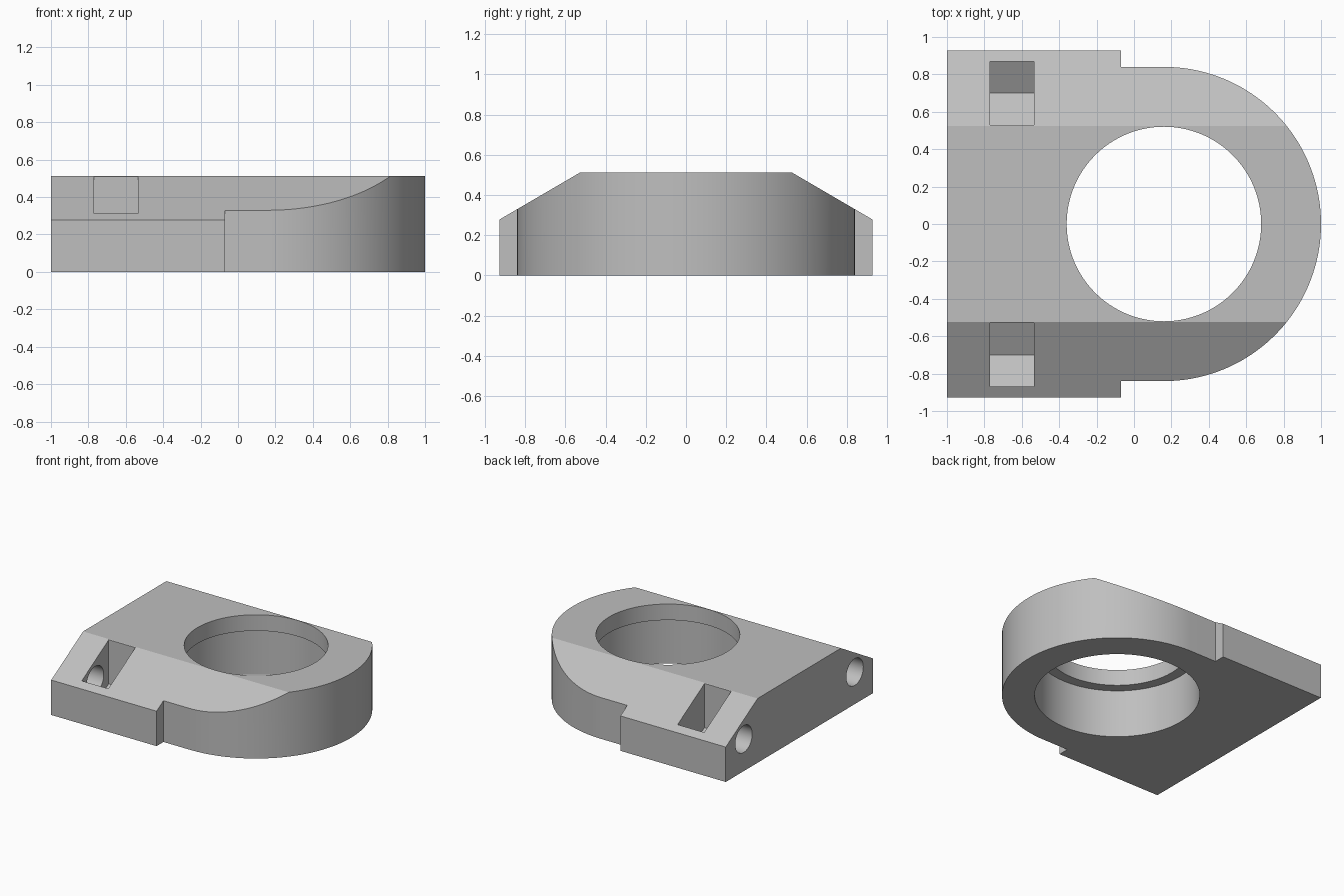
import bpy, bmesh, math
from mathutils import Vector

LENGTH_HALF, HALF_WIDTH, HEIGHT = 1.0, 0.927, 0.513
RING_X, RING_R = 0.16, 0.84
NUT_Y, NUT_Z, NUT_R = 0.70, 0.256, 0.17 / math.cos(math.pi / 6)

if "Cube" in bpy.data.objects:
    bpy.data.objects.remove(bpy.data.objects["Cube"], do_unlink=True)

grey = bpy.data.materials.new("plain_grey")
grey.use_nodes = True
colour = (0.52, 0.52, 0.52, 1)
grey.diffuse_color = colour
grey.node_tree.nodes["Principled BSDF"].inputs["Base Color"].default_value = colour


def prism(name, points, axis, start, end):
    """Extrude a closed outline along x (points are y, z) or z (points are x, y)."""
    bm = bmesh.new()
    if axis == "x":
        verts = [bm.verts.new((start, a, b)) for a, b in points]
        offset = Vector((end - start, 0, 0))
    else:
        verts = [bm.verts.new((a, b, start)) for a, b in points]
        offset = Vector((0, 0, end - start))
    face = bm.faces.new(verts)
    top = bmesh.ops.extrude_face_region(bm, geom=[face])["geom"]
    moved = [v for v in top if isinstance(v, bmesh.types.BMVert)]
    bmesh.ops.translate(bm, verts=moved, vec=offset)
    bmesh.ops.recalc_face_normals(bm, faces=bm.faces)
    mesh = bpy.data.meshes.new(name)
    bm.to_mesh(mesh)
    bm.free()
    mesh.materials.append(grey)
    obj = bpy.data.objects.new(name, mesh)
    bpy.context.collection.objects.link(obj)
    return obj


def arc(cx, cy, radius, start, end, steps):
    angles = [math.radians(start + (end - start) * i / steps) for i in range(steps + 1)]
    return [(cx + radius * math.cos(a), cy + radius * math.sin(a)) for a in angles]


def circle(cx, cy, radius, steps):
    return arc(cx, cy, radius, 0, 360, steps)[:-1]


def combine(target, cutter, operation):
    """Apply a boolean and discard the helper."""
    cutter.hide_render = True
    mod = target.modifiers.new("cut", "BOOLEAN")
    mod.operation, mod.solver, mod.object = operation, "EXACT", cutter
    bpy.ops.object.select_all(action="DESELECT")
    bpy.context.view_layer.objects.active = target
    target.select_set(True)
    bpy.ops.object.modifier_apply(modifier=mod.name)
    bpy.data.objects.remove(cutter, do_unlink=True)


# Outline: wide square end, small step, then a rounded end
outline = [(-LENGTH_HALF, HALF_WIDTH), (-LENGTH_HALF, -HALF_WIDTH),
           (-0.07, -HALF_WIDTH), (-0.07, -RING_R)]
outline += arc(RING_X, 0, RING_R, -90, 90, 80)
outline += [(-0.07, RING_R), (-0.07, HALF_WIDTH)]
body = prism("clamp_body", outline, "z", 0, HEIGHT)

# Sloping shoulders along both long sides
for side in (-1, 1):
    wedge = [(side * 0.525, HEIGHT), (side * 1.211, 0.113),
             (side * 1.211, 0.8), (side * 0.525, 0.8)]
    combine(body, prism("shoulder_cutter", wedge, "x", -1.2, 1.2), "DIFFERENCE")

# Stepped bore: narrow lip above a wider seat
combine(body, prism("lip_cutter", circle(RING_X, 0, 0.52, 128), "z", -0.1, 0.7), "DIFFERENCE")
combine(body, prism("seat_cutter", circle(RING_X, 0, 0.602, 128), "z", -0.1, 0.385), "DIFFERENCE")

# Hexagonal nut slots open at the top, with bolt holes from the square end
for side in (-1, 1):
    y = side * NUT_Y
    slot = arc(y, NUT_Z, NUT_R, 210, 330, 2) + [(y + 0.17, 0.8), (y - 0.17, 0.8)]
    combine(body, prism("nut_cutter", slot, "x", -0.77, -0.535), "DIFFERENCE")
    hole = circle(y, NUT_Z, 0.107, 48)
    combine(body, prism("bolt_cutter", hole, "x", -1.2, -0.7), "DIFFERENCE")

bpy.ops.object.shade_smooth_by_angle(angle=math.radians(20))
